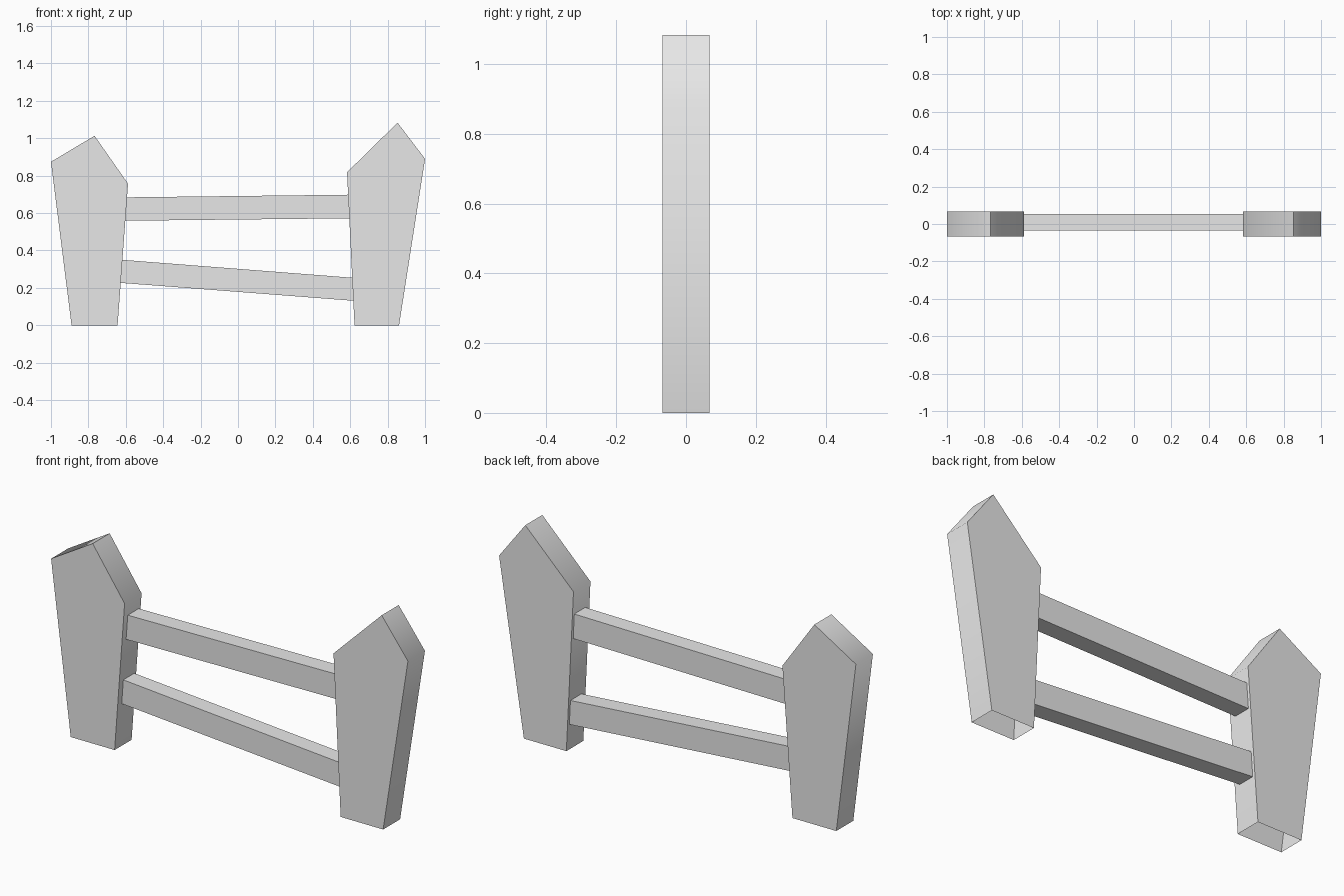
import bpy
import bmesh
import math

if "Cube" in bpy.data.objects:
    bpy.data.objects.remove(bpy.data.objects["Cube"])

grey = bpy.data.materials.new("plain_grey")
grey.use_nodes = True
grey.diffuse_color = (0.8, 0.8, 0.8, 1)
grey.node_tree.nodes["Principled BSDF"].inputs["Base Color"].default_value = (0.8, 0.8, 0.8, 1)


def prism(name, outline, y_front, y_back, is_open):
    """Extrude an x-z outline along y, leaving out the sides that is_open accepts."""
    bm = bmesh.new()
    front = [bm.verts.new((x, y_front, z)) for x, z in outline]
    back = [bm.verts.new((x, y_back, z)) for x, z in outline]
    bm.faces.new(front)
    bm.faces.new(back[::-1])
    for i in range(len(outline)):
        j = (i + 1) % len(outline)
        if not is_open(i):
            bm.faces.new((front[i], back[i], back[j], front[j]))
    bmesh.ops.recalc_face_normals(bm, faces=bm.faces)
    mesh = bpy.data.meshes.new(name)
    bm.to_mesh(mesh)
    bm.free()
    mesh.materials.append(grey)
    obj = bpy.data.objects.new(name, mesh)
    bpy.context.collection.objects.link(obj)
    # Soft shoulders, crisp peak and rims
    bpy.ops.object.select_all(action='DESELECT')
    obj.select_set(True)
    bpy.context.view_layer.objects.active = obj
    bpy.ops.object.shade_smooth_by_angle(angle=math.radians(75))
    return obj


# Pointed posts, hollow underneath (first side is the open foot)
post_outlines = {
    "right_post": [(-0.89, 0), (-0.644, 0), (-0.588, 0.757), (-0.767, 1.013), (-1, 0.874)],
    "left_post": [(0.623, 0), (0.861, 0), (1, 0.89), (0.853, 1.083), (0.583, 0.818)],
}
for name, outline in post_outlines.items():
    prism(name, outline, -0.068, 0.068, lambda i: i == 0)

# Crooked rails, open where they run into the posts
rail_outlines = {
    "upper_rail": [(-0.606, 0.559), (0.598, 0.572), (0.592, 0.698), (-0.597, 0.684)],
    "lower_rail": [(-0.63, 0.227), (0.62, 0.131), (0.614, 0.254), (-0.621, 0.35)],
}
for name, outline in rail_outlines.items():
    prism(name, outline, -0.035, 0.053, lambda i: i in (1, 3))
